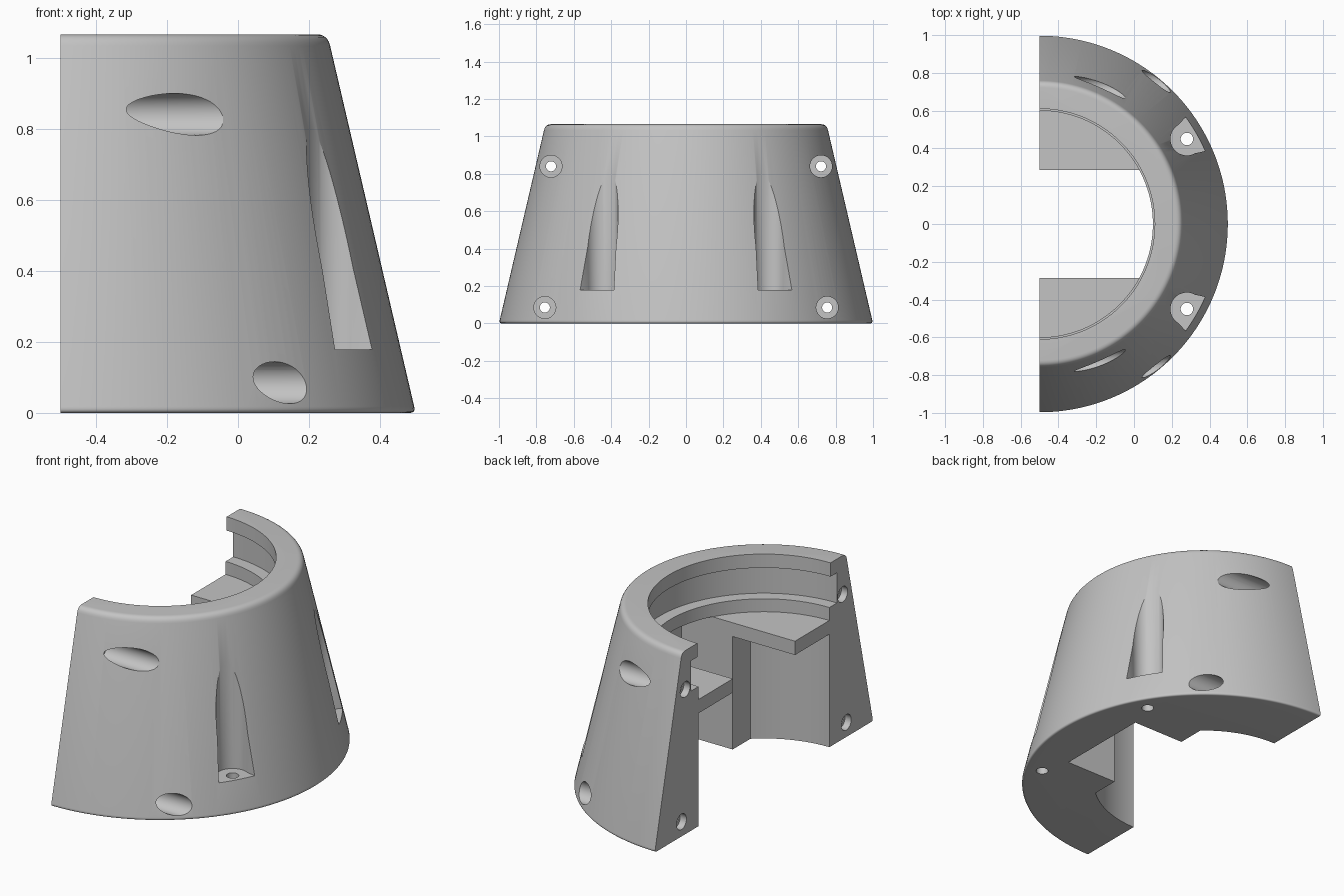
import bpy, bmesh
from math import sin, cos, pi, sqrt, asin, atan2, radians
from mathutils import Vector, Matrix

cube = bpy.data.objects.get("Cube")
if cube:
    bpy.data.objects.remove(cube, do_unlink=True)

AXIS = -0.5            # x position of the cone axis
HEIGHT = 1.065
SLOPE = 0.233


def cone_r(z):
    return 1 - SLOPE * z


grey = bpy.data.materials.new("light grey")
grey.use_nodes = True
grey.diffuse_color = (0.55, 0.55, 0.55, 1)
grey.node_tree.nodes["Principled BSDF"].inputs["Base Color"].default_value = grey.diffuse_color


def loft(name, sections):
    """Closed solid through equal-length outlines."""
    bm = bmesh.new()
    rings = [[bm.verts.new(p) for p in s] for s in sections]
    n = len(rings[0])
    for a, b in zip(rings, rings[1:]):
        for i in range(n):
            j = (i + 1) % n
            bm.faces.new((a[i], a[j], b[j], b[i]))
    bm.faces.new(rings[0][::-1])
    bm.faces.new(rings[-1])
    bmesh.ops.recalc_face_normals(bm, faces=bm.faces)
    mesh = bpy.data.meshes.new(name)
    bm.to_mesh(mesh)
    bm.free()
    mesh.materials.append(grey)
    obj = bpy.data.objects.new(name, mesh)
    bpy.context.collection.objects.link(obj)
    return obj


def arc(r, start, end, n):
    return [(r * cos(start + (end - start) * i / n), r * sin(start + (end - start) * i / n))
            for i in range(n + 1)]


def prism(name, outline, z0, z1):
    return loft(name, [[(x, y, z) for x, y in outline] for z in (z0, z1)])


def lathe(name, profile, n):
    circle = arc(1, 0, 2 * pi, n)[:-1]
    return loft(name, [[(AXIS + r * c, r * s, z) for c, s in circle] for r, z in profile])


def x_cylinder(name, r, x0, x1, y, z):
    circle = arc(r, 0, 2 * pi, 40)[:-1]
    return loft(name, [[(x, y + a, z + b) for a, b in circle] for x in (x0, x1)])


def rounded(a, corner, b, n=6):
    a, corner, b = Vector(a), Vector(corner), Vector(b)
    return [a * (1 - t) ** 2 + corner * 2 * t * (1 - t) + b * t * t
            for t in (i / n for i in range(n + 1))]


def cut(target, cutter):
    cutter.hide_render = True
    mod = target.modifiers.new("cut", 'BOOLEAN')
    mod.operation = 'DIFFERENCE'
    mod.solver = 'EXACT'
    mod.object = cutter
    bpy.context.view_layer.objects.active = target
    bpy.ops.object.modifier_apply(modifier=mod.name)
    bpy.data.objects.remove(cutter, do_unlink=True)


# Half cone body with rounded rims
profile = rounded((0.983, 0), (1, 0), (cone_r(0.018), 0.018))
top = cone_r(HEIGHT)
profile += rounded((cone_r(HEIGHT - 0.032), HEIGHT - 0.032), (top, HEIGHT), (top - 0.03, HEIGHT))
half = arc(1, -pi / 2, pi / 2, 96)
body = loft("half_cone_housing", [[(AXIS + r * c, r * s, z) for c, s in half] for r, z in profile])

# Upper bore: ledge, groove and lip
cut(body, lathe("upper_bore", [(0.6, 0.735), (0.6, 0.81), (0.67, 0.81), (0.67, 0.985),
                               (0.61, 0.985), (0.61, 1.2)], 160))

# Lower cavity under the shelf, with a flat back wall
flat = 0.4
a = atan2(sqrt(0.6 ** 2 - flat ** 2), flat)
outline = arc(0.6, a, pi - a, 40) + arc(0.6, pi + a, 2 * pi - a, 40)
cut(body, prism("lower_cavity", [(AXIS + x, y) for x, y in outline], -0.1, 0.655))

# Rectangular slot through the shelf
w = 0.285
cut(body, prism("centre_slot", [(-0.8, -w), (0.23, -w), (0.23, w), (-0.8, w)], -0.2, 0.736))

for side in (-1, 1):
    # Screw holes across the split face
    for y, z in ((0.755, 0.085), (0.722, 0.84)):
        cut(body, x_cylinder("screw_head_bore", 0.059, -0.38, 0.8, side * y, z))
        cut(body, x_cylinder("screw_hole", 0.027, -0.7, 0.0, side * y, z))
        cut(body, x_cylinder("insert_recess", 0.045, -0.6, -0.46, side * y, z))

    # Upright screw pockets, flared towards the outside
    angle = side * radians(30)
    turn = Matrix.Rotation(angle, 2)
    centre = Vector((0.28, side * 0.45))
    pocket = arc(0.087, pi / 2, 3 * pi / 2, 32) + [(0.055, -0.105), (0.3, -0.16),
                                                   (0.3, 0.16), (0.055, 0.105)]
    cut(body, prism("pocket", [centre + turn @ Vector(p) for p in pocket], 0.178, 1.3))
    hole = arc(0.033, 0, 2 * pi, 32)[:-1]
    cut(body, prism("foot_hole", [centre + Vector(p) for p in hole], -0.1, 0.3))

# Smooth curved walls, crisp edges
bpy.ops.object.select_all(action='DESELECT')
body.select_set(True)
bpy.context.view_layer.objects.active = body
bpy.ops.object.shade_smooth_by_angle(angle=radians(28))
